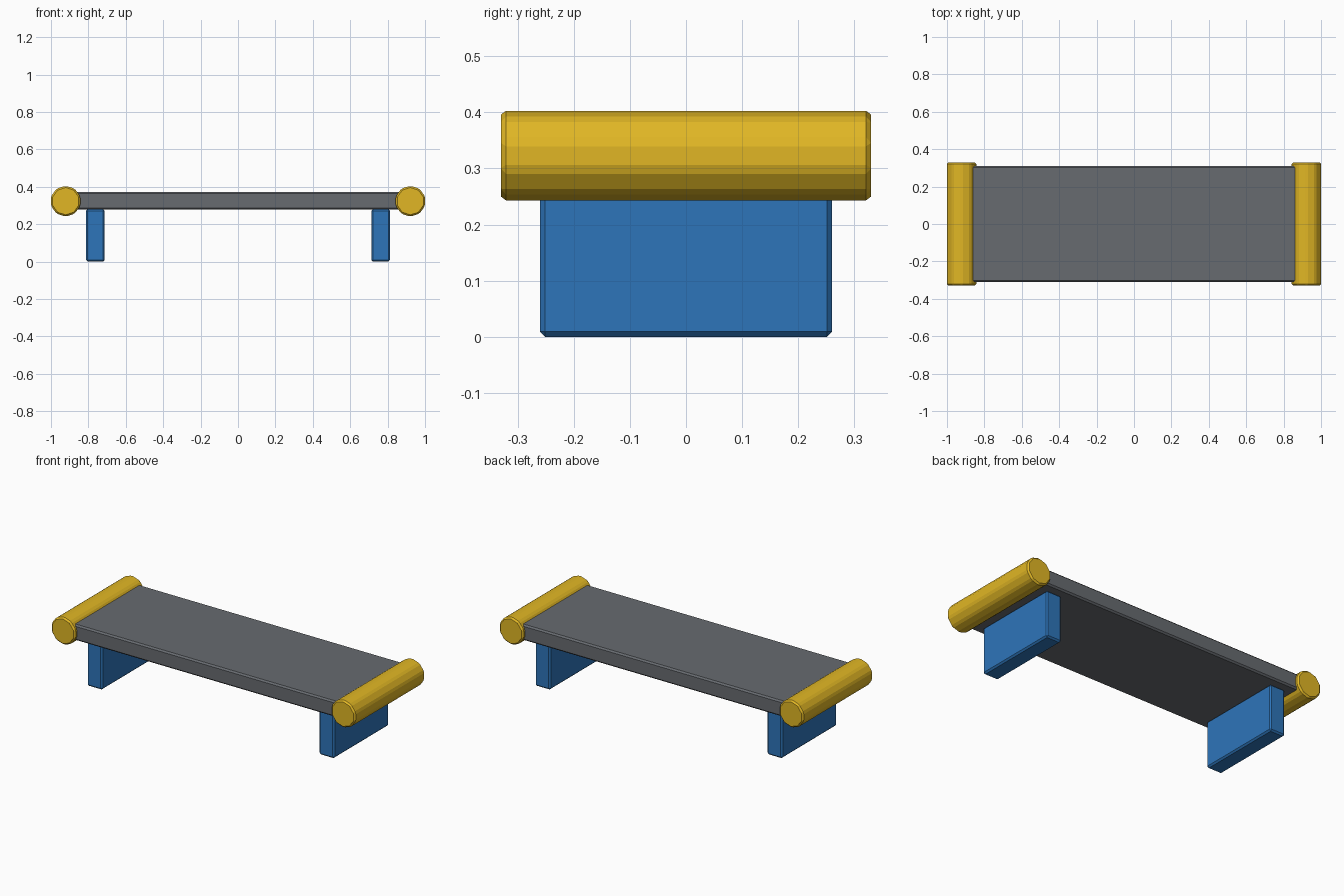
import bpy
from math import pi

if "Cube" in bpy.data.objects:
    bpy.data.objects.remove(bpy.data.objects["Cube"])


def material(name, color):
    mat = bpy.data.materials.new(name)
    mat.diffuse_color = (*color, 1)
    mat.use_nodes = True
    mat.node_tree.nodes["Principled BSDF"].inputs["Base Color"].default_value = mat.diffuse_color
    return mat


def finish(obj, name, mat):
    obj.name = name
    obj.data.materials.append(mat)
    bevel = obj.modifiers.new("edge_chamfer", 'BEVEL')
    bevel.width = 0.009
    bevel.segments = 1
    bevel.limit_method = 'ANGLE'
    bevel.angle_limit = pi / 6


def box(name, center, size, mat):
    bpy.ops.mesh.primitive_cube_add(size=1, location=center)
    obj = bpy.context.object
    obj.scale = size
    bpy.ops.object.transform_apply(location=False, rotation=False, scale=True)
    finish(obj, name, mat)


def roller(name, center, radius, length, mat):
    bpy.ops.mesh.primitive_cylinder_add(vertices=10, radius=radius, depth=length,
                                        location=center, rotation=(pi / 2, 0, 0))
    finish(bpy.context.object, name, mat)


grey = material("slate_grey", (0.136, 0.147, 0.162))
blue = material("blue", (0.027, 0.178, 0.49))
yellow = material("yellow", (0.75, 0.47, 0.018))

# Flat deck, its ends buried in the rollers
box("deck", (0, 0, 0.325), (1.84, 0.62, 0.094), grey)

# Mirrored end rollers and legs
for side, x in (("left", -1), ("right", 1)):
    roller(side + "_roller", (x * 0.9215, 0, 0.323), 0.0825, 0.66, yellow)
    box(side + "_leg", (x * 0.763, 0, 0.14), (0.10, 0.52, 0.28), blue)
